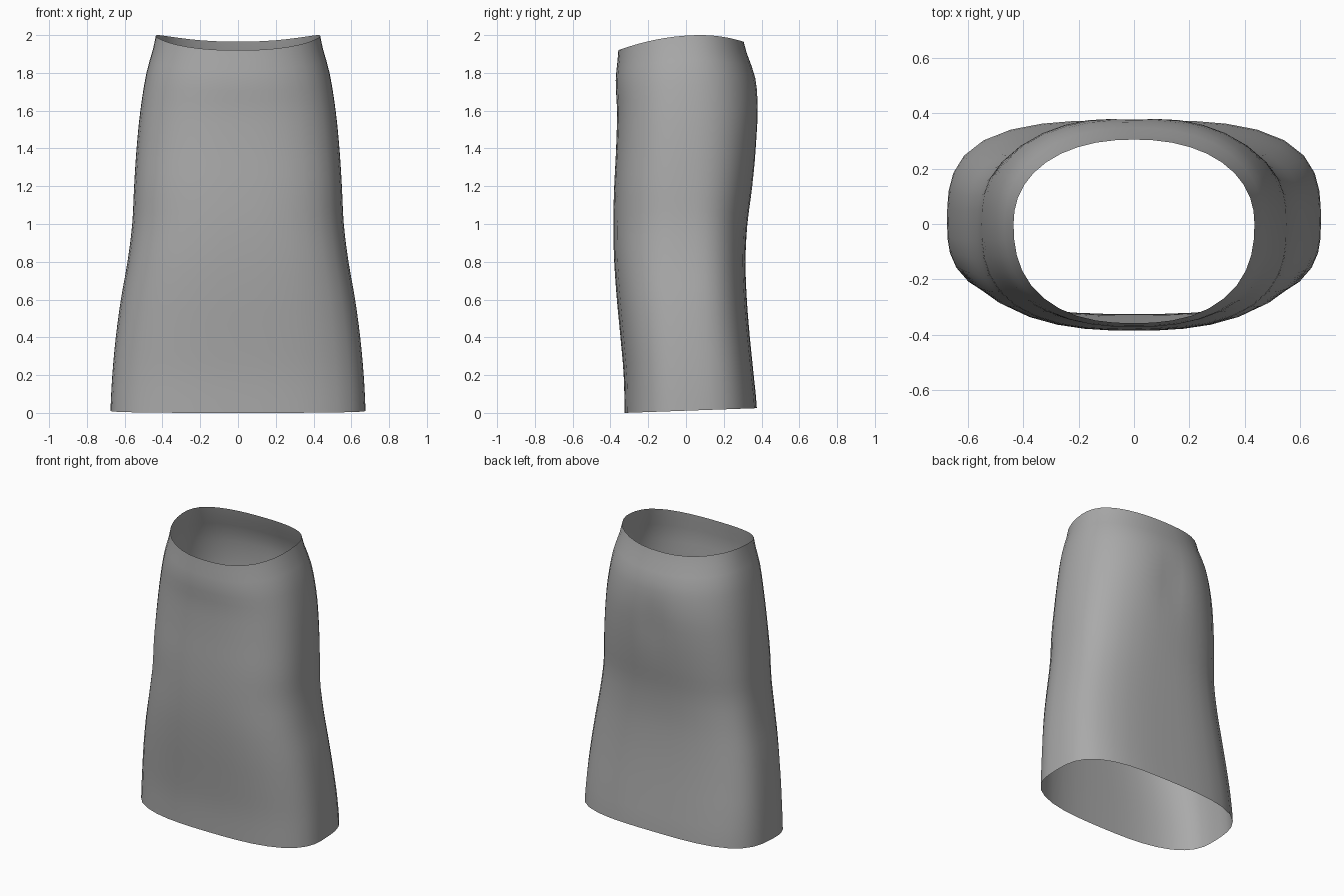
import bpy, bmesh, math

cube = bpy.data.objects.get("Cube")
if cube:
    bpy.data.objects.remove(cube, do_unlink=True)

SEGMENTS = 40   # vertices around each ring
STEPS = 3       # rings between two profile rows

# Profile rows from hem to waist, evenly spaced in height:
# half width, front y, back y, front squareness, back squareness
ROWS = [
    (.675, -.325, .375, 2.8, 3.2),
    (.665, -.33, .357, 2.8, 3.2),
    (.647, -.347, .338, 2.8, 3.1),
    (.62, -.366, .322, 2.8, 3.0),
    (.585, -.38, .315, 2.8, 2.9),
    (.56, -.385, .325, 2.7, 2.7),
    (.55, -.38, .352, 2.7, 2.6),
    (.537, -.37, .375, 2.6, 2.5),
    (.517, -.365, .386, 2.5, 2.4),
    (.485, -.372, .368, 2.4, 2.3),
    (.435, -.358, .305, 2.4, 2.2),
]


def smooth_row(t):
    """Catmull-Rom interpolation through the profile rows."""
    last = len(ROWS) - 1
    i = min(int(t), last - 1)
    u = t - i
    p0, p1, p2, p3 = (ROWS[max(0, min(last, i + k))] for k in (-1, 0, 1, 2))
    return [b + u / 2 * (c - a + u * (2 * a - 5 * b + 4 * c - d + u * (3 * (b - c) + d - a)))
            for a, b, c, d in zip(p0, p1, p2, p3)]


def ring_point(t, angle):
    half, front, back, n_front, n_back = smooth_row(t)
    c, s = math.cos(angle), math.sin(angle)
    n = n_back if s > 0 else n_front
    r = (abs(c) ** n + abs(s) ** n) ** (-1 / n)
    x = half * r * c
    y = (back if s > 0 else -front) * r * s
    z = 2 * t / (len(ROWS) - 1)
    # shallow hollow down the middle of the seat
    if s > 0:
        y -= .014 * math.exp(-(x / .09) ** 2 - ((z - 1.5) / .2) ** 2)
    # waist dips at front and back, hem rises slightly towards the back
    d = y - .08
    dip = .08 * (d / .438) ** 2 if d < 0 else .035 * (d / .225) ** 2
    top = max(0, (z - 1.5) / .5) ** 1.5
    hem = max(0, 1 - z / .4)
    return x, y, z - dip * top + hem * .025 * (y + .325) / .7


# Skirt: a single open tube
bm = bmesh.new()
rings = []
for k in range((len(ROWS) - 1) * STEPS + 1):
    rings.append([bm.verts.new(ring_point(k / STEPS, math.tau * j / SEGMENTS))
                  for j in range(SEGMENTS)])
for low, high in zip(rings, rings[1:]):
    for j in range(SEGMENTS):
        m = (j + 1) % SEGMENTS
        bm.faces.new((low[j], low[m], high[m], high[j]))
for face in bm.faces:
    face.smooth = True
mesh = bpy.data.meshes.new("skirt")
bm.to_mesh(mesh)
bm.free()

skirt = bpy.data.objects.new("skirt", mesh)
bpy.context.collection.objects.link(skirt)

# Plain grey cloth
cloth = bpy.data.materials.new("grey cloth")
cloth.use_nodes = True
grey = (.4, .4, .4, 1)
cloth.diffuse_color = grey
shader = cloth.node_tree.nodes["Principled BSDF"]
shader.inputs["Base Color"].default_value = grey
shader.inputs["Roughness"].default_value = .8
mesh.materials.append(cloth)
